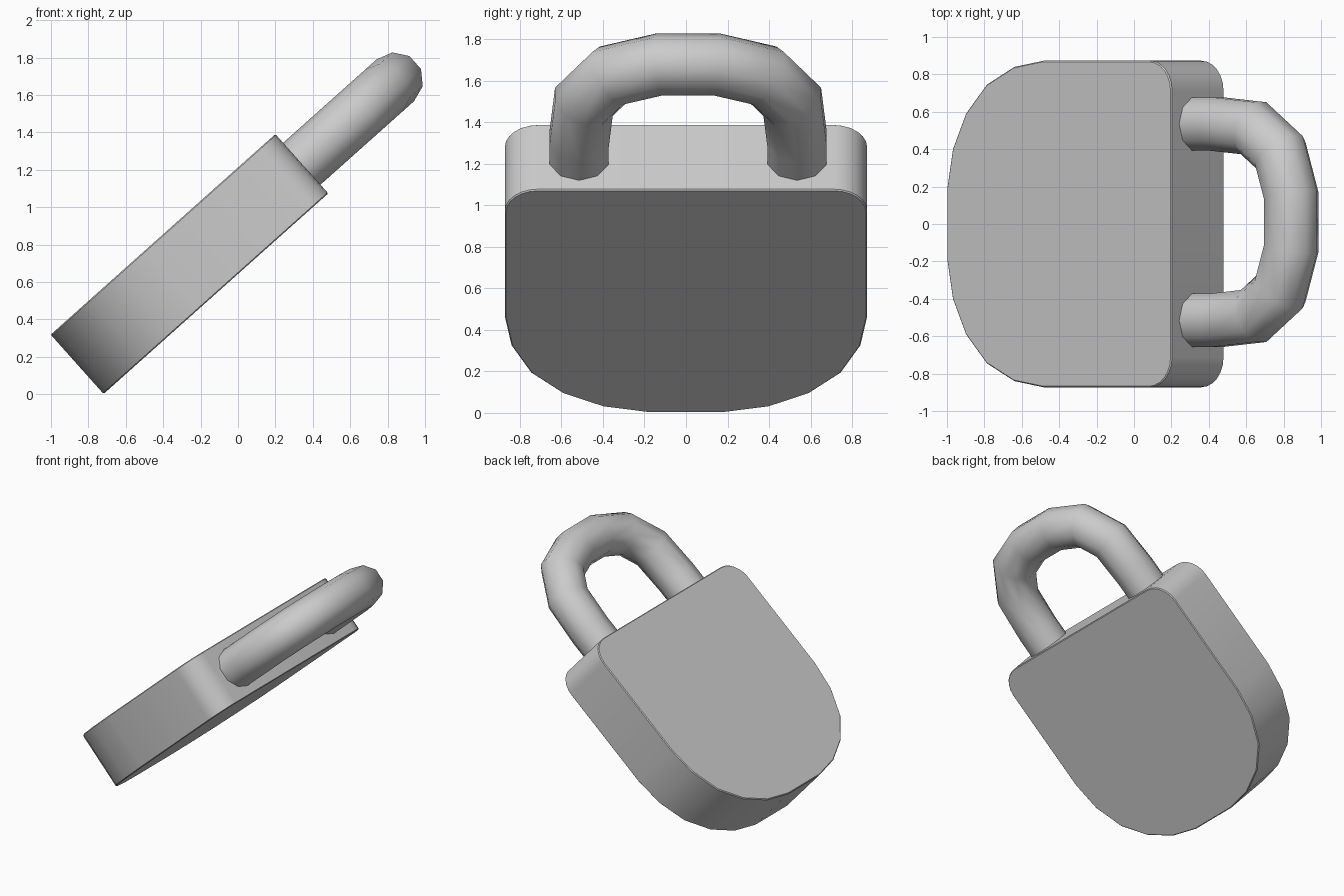
import bpy, bmesh, math
from mathutils import Vector, Matrix

if "Cube" in bpy.data.objects:
    bpy.data.objects.remove(bpy.data.objects["Cube"])

# Lock is built upright (x thickness, y width, z length), then leaned over
LEAN = Matrix.Translation((-0.86, 0, 0.16)) @ Matrix.Rotation(math.radians(48.25), 4, 'Y')


def add_object(name, bm, angle):
    bmesh.ops.recalc_face_normals(bm, faces=bm.faces[:])
    me = bpy.data.meshes.new(name)
    bm.to_mesh(me)
    bm.free()
    ob = bpy.data.objects.new(name, me)
    bpy.context.collection.objects.link(ob)
    ob.matrix_world = LEAN
    bpy.ops.object.select_all(action='DESELECT')
    ob.select_set(True)
    bpy.context.view_layer.objects.active = ob
    bpy.ops.object.shade_smooth_by_angle(angle=math.radians(angle))
    return ob


# Body: rounded shield outline, extruded through the thickness
W, TOP, R, HALF = 0.873, 1.61, 0.16, 0.2125
right = [(0.19, 0), (0.40, 0.04), (0.59, 0.134), (0.745, 0.283), (0.84, 0.48), (W, 0.69)]
for i in range(7):
    a = math.radians(15 * i)
    right.append((W - R + R * math.cos(a), TOP - R + R * math.sin(a)))
outline = right + [(-y, z) for y, z in reversed(right)]

bm = bmesh.new()
face = bm.faces.new([bm.verts.new((-HALF, y, z)) for y, z in outline])
ext = bmesh.ops.extrude_face_region(bm, geom=[face])
bmesh.ops.translate(bm, vec=(2 * HALF, 0, 0),
                    verts=[g for g in ext['geom'] if isinstance(g, bmesh.types.BMVert)])
# extrusion may drop the source face, so restore the back cap
back = [f for f in bm.faces if all(v.co.x < 0 for v in f.verts)]
if not back:
    bmesh.ops.holes_fill(bm, edges=[e for e in bm.edges if e.is_boundary], sides=0)
# thin softened rim
rim = [e for e in bm.edges if abs(e.verts[0].co.x - e.verts[1].co.x) < 1e-5]
bmesh.ops.bevel(bm, geom=rim, offset=0.006, segments=1, affect='EDGES', profile=0.5)
add_object("lock_body", bm, 35)

# Shackle: ten-sided tube mitred along a U-shaped path
SIDES, RAD, CY = 10, 0.15, 0.01
half = [(0.525, 1.45), (0.525, 1.74), (0.502, 2.01), (0.37, 2.20), (0.14, 2.28)]
path = [Vector((0, CY + y, z)) for y, z in half]
path += [Vector((0, CY - y, z)) for y, z in reversed(half)]

bm = bmesh.new()
rings = []
for i, p in enumerate(path):
    d0 = (p - path[max(i - 1, 0)]).normalized()
    d1 = (path[min(i + 1, len(path) - 1)] - p).normalized()
    tangent = (d0 + d1).normalized()
    side = Vector((1, 0, 0)).cross(tangent)
    mitre = 1 / max(abs(tangent.dot(d0)), abs(tangent.dot(d1)))
    ring = []
    for k in range(SIDES):
        a = 2 * math.pi * k / SIDES
        ring.append(bm.verts.new(p + Vector((RAD * math.cos(a), 0, 0))
                                 + side * (RAD * mitre * math.sin(a))))
    rings.append(ring)
for a, b in zip(rings, rings[1:]):
    for k in range(SIDES):
        j = (k + 1) % SIDES
        bm.faces.new((a[k], a[j], b[j], b[k]))
bm.faces.new(rings[0])
bm.faces.new(rings[-1])
add_object("shackle", bm, 60)
